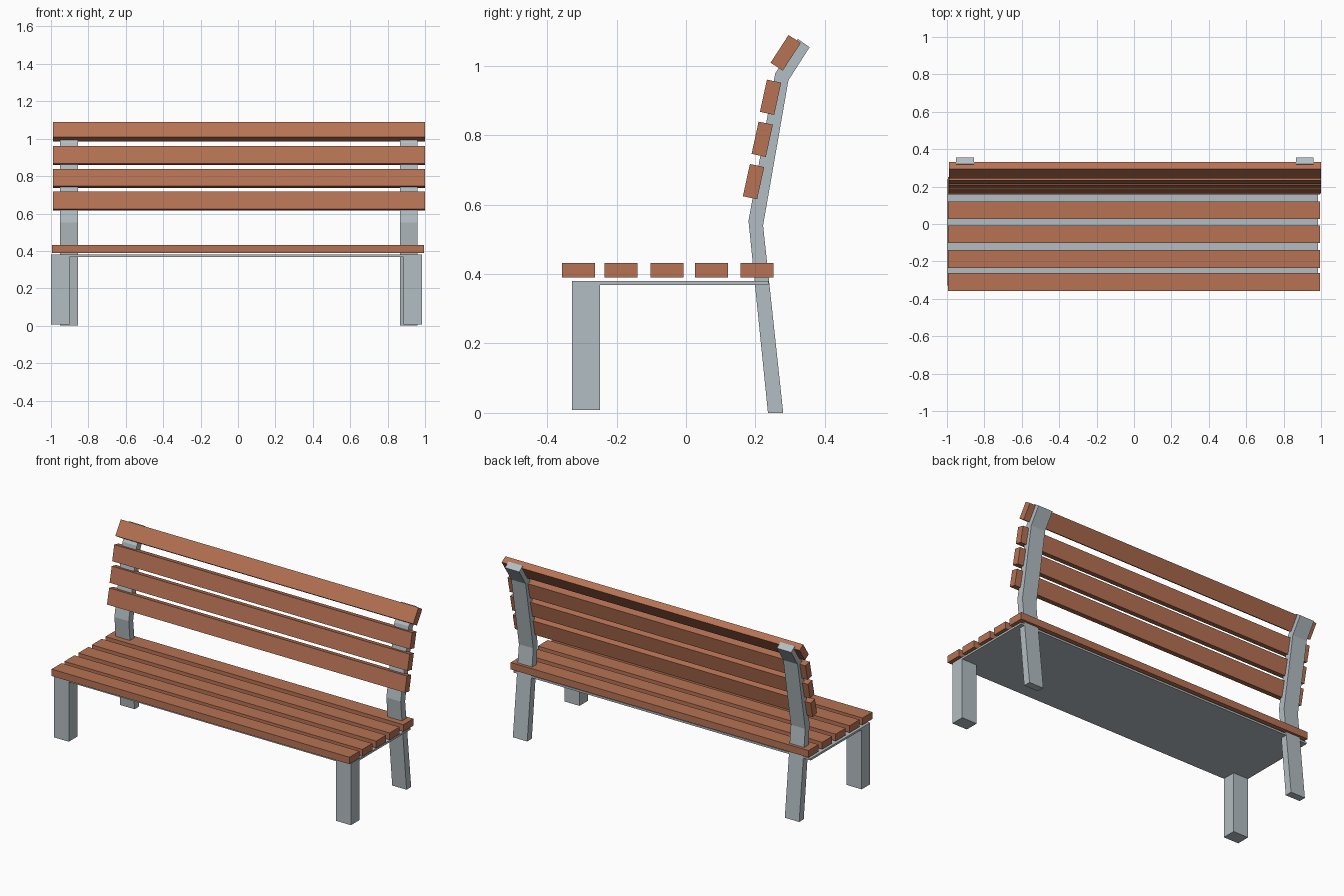
import bpy, bmesh, math
from mathutils import Matrix

if "Cube" in bpy.data.objects:
    bpy.data.objects.remove(bpy.data.objects["Cube"])


def material(name, colour):
    m = bpy.data.materials.new(name)
    m.diffuse_color = (*colour, 1)
    m.use_nodes = True
    m.node_tree.nodes["Principled BSDF"].inputs["Base Color"].default_value = m.diffuse_color
    return m


wood = material("brown wood", (0.47, 0.17, 0.088))
metal = material("grey metal", (0.45, 0.51, 0.54))


def finish(name, bm, mat):
    bmesh.ops.recalc_face_normals(bm, faces=bm.faces)
    me = bpy.data.meshes.new(name)
    bm.to_mesh(me)
    bm.free()
    me.materials.append(mat)
    ob = bpy.data.objects.new(name, me)
    bpy.context.collection.objects.link(ob)
    return ob


def box(name, size, centre, mat, tilt=0):
    bm = bmesh.new()
    bmesh.ops.create_cube(bm, size=1, matrix=Matrix.Diagonal((*size, 1)))
    ob = finish(name, bm, mat)
    ob.location = centre
    ob.rotation_euler.x = math.radians(tilt)
    return ob


def extrude_profile(name, profile, x0, x1, mat):
    bm = bmesh.new()
    a = [bm.verts.new((x0, y, z)) for y, z in profile]
    b = [bm.verts.new((x1, y, z)) for y, z in profile]
    n = len(a)
    # side walls, and one cap quad per bent segment
    for i in range(n):
        j = (i + 1) % n
        bm.faces.new((a[i], a[j], b[j], b[i]))
    for i in range(n // 2 - 1):
        for v in (a, b):
            bm.faces.new((v[i], v[i + 1], v[n - 2 - i], v[n - 1 - i]))
    return finish(name, bm, mat)


# seat slats
for i, y in enumerate((-0.31, -0.1875, -0.055, 0.0735, 0.2045)):
    box(f"seat_slat_{i + 1}", (1.99, 0.095, 0.042), (0, y, 0.411), wood)

# backrest slats, the top one leaning further back
for i, (y, z, tilt) in enumerate(((0.1945, 0.666, -12.3), (0.2195, 0.788, -12.3),
                                  (0.2435, 0.909, -12.3), (0.287, 1.037, -33))):
    box(f"back_slat_{i + 1}", (1.99, 0.042, 0.095), (0.005, y, z), wood, tilt)

# thin plate under the seat
box("seat_plate", (1.985, 0.567, 0.012), (-0.0075, -0.0455, 0.374), metal)

# front legs
for side, x in (("left", -0.95), ("right", 0.935)):
    box(f"front_leg_{side}", (0.1, 0.081, 0.371), (x, -0.2885, 0.1935), metal)

# bent rear legs that carry the backrest
rear = [(0.236, 0), (0.18, 0.553), (0.257, 0.978), (0.322, 1.077),
        (0.356, 1.053), (0.295, 0.958), (0.222, 0.54), (0.28, 0)]
for side, x in (("left", -0.904), ("right", 0.913)):
    extrude_profile(f"rear_leg_{side}", rear, x - 0.048, x + 0.048, metal)
